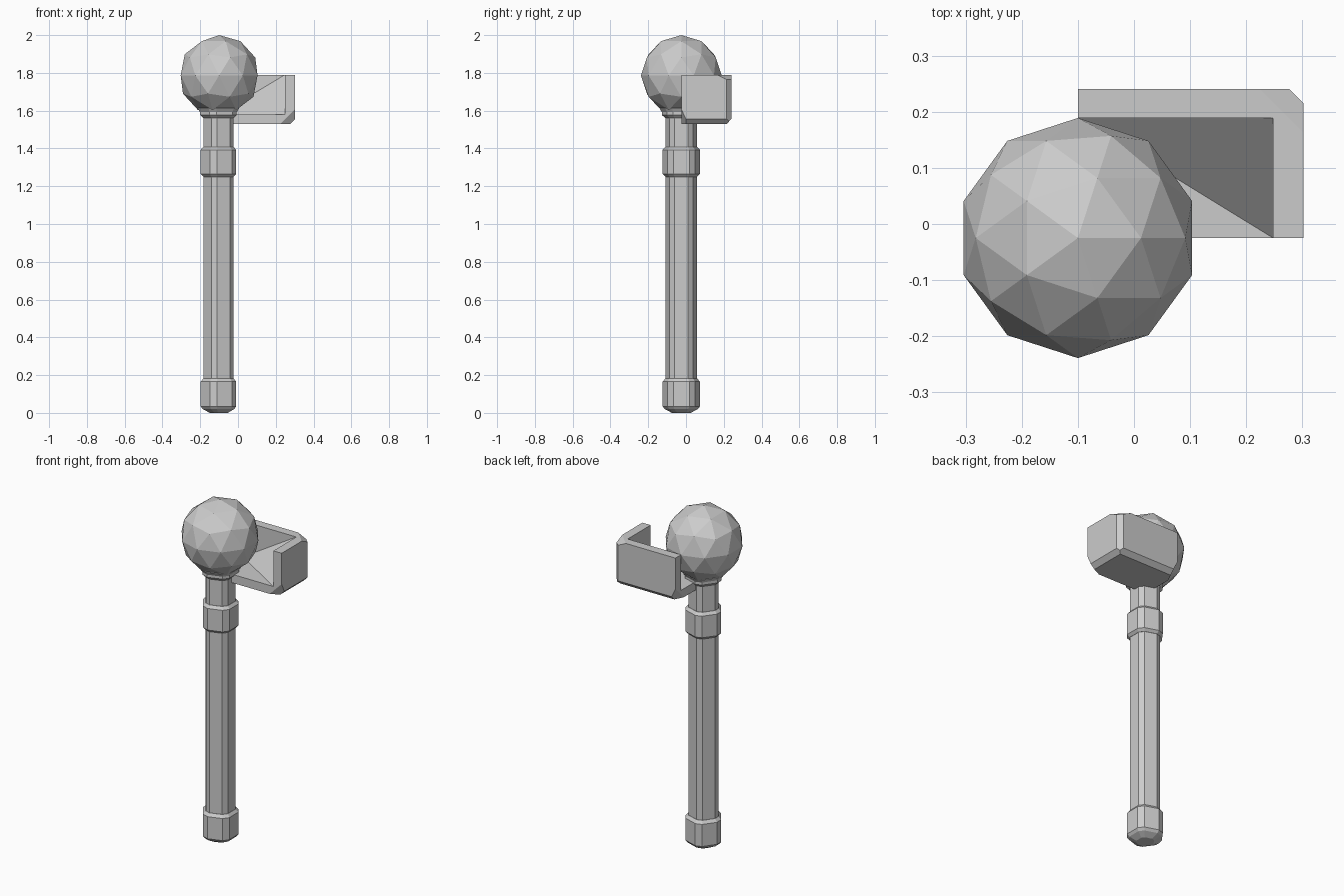
import bpy, bmesh, math
from mathutils import Vector

if "Cube" in bpy.data.objects:
    bpy.data.objects.remove(bpy.data.objects["Cube"])

CX, CY = -0.10, -0.025          # axis of the staff

grey = bpy.data.materials.new("plain_grey")
grey.diffuse_color = (0.6, 0.6, 0.6, 1)
grey.use_nodes = True
grey.node_tree.nodes["Principled BSDF"].inputs["Base Color"].default_value = grey.diffuse_color


def finish(name, bm):
    bmesh.ops.recalc_face_normals(bm, faces=bm.faces)
    mesh = bpy.data.meshes.new(name)
    bm.to_mesh(mesh)
    bm.free()
    mesh.materials.append(grey)
    obj = bpy.data.objects.new(name, mesh)
    bpy.context.collection.objects.link(obj)
    return obj


def turned(name, profile):
    """Stack of rings shaped as a pentagon with bevelled corners; profile = (radius, z)."""
    bm = bmesh.new()
    angles = [math.radians(36 + 72 * k + d) for k in range(5) for d in (-11, 11)]
    rings = [[bm.verts.new((CX + r * math.cos(a), CY + r * math.sin(a), z)) for a in angles]
             for r, z in profile]
    n = len(angles)
    for low, high in zip(rings, rings[1:]):
        for i in range(n):
            j = (i + 1) % n
            bm.faces.new((low[i], low[j], high[j], high[i]))
    bm.faces.new(rings[0][::-1])
    bm.faces.new(rings[-1])
    return finish(name, bm)


def box(lo, hi):
    bm = bmesh.new()
    bmesh.ops.create_cube(bm, size=1)
    for v in bm.verts:
        v.co = [(a + b) / 2 + c * (b - a) for a, b, c in zip(lo, hi, v.co)]
    return bm


def slice_off(bm, point, normal):
    """Remove everything on the normal side of a plane and close the cut."""
    cut = bmesh.ops.bisect_plane(bm, geom=bm.verts[:] + bm.edges[:] + bm.faces[:],
                                 plane_co=point, plane_no=Vector(normal).normalized(),
                                 clear_outer=True)
    edges = [e for e in cut["geom_cut"] if isinstance(e, bmesh.types.BMEdge)]
    bmesh.ops.contextual_create(bm, geom=edges)


# Staff
turned("shaft", [(0.0835, 0.10), (0.0835, 1.60)])
turned("foot_cap", [(0.05, 0.0), (0.088, 0.02), (0.10, 0.035), (0.10, 0.165), (0.085, 0.182)])
turned("grip_band", [(0.085, 1.25), (0.10, 1.265), (0.10, 1.392), (0.085, 1.408)])
turned("neck_collar", [(0.085, 1.56), (0.103, 1.577), (0.103, 1.592), (0.116, 1.612), (0.09, 1.635)])

# Faceted ball on top
bm = bmesh.new()
bmesh.ops.create_icosphere(bm, subdivisions=2, radius=0.214)
bmesh.ops.translate(bm, vec=(CX, CY, 1.786), verts=bm.verts)
finish("ball_head", bm)

# Corner bracket: outer block with bevelled edges around its outer corner
lo, hi = Vector((CX, CY, 1.53)), Vector((0.302, 0.241, 1.79))
corner = Vector((hi.x, hi.y, lo.z))
out = Vector((1, 1, -1))                     # outward direction at that corner
bm = box(lo, hi)
for axis in range(3):
    normal = out.copy()
    normal[axis] = 0
    point = corner.copy()
    point[(axis + 1) % 3] -= 0.026 * out[(axis + 1) % 3]
    slice_off(bm, point, normal)             # long edge bevel
for axis in range(3):
    far = corner.copy()
    far[axis] = lo[axis] if axis < 2 else hi.z
    a, b = (axis + 1) % 3, (axis + 2) % 3
    inner = far.copy()
    inner[a] -= 0.078 * out[a]
    other = far.copy()
    other[b] -= 0.078 * out[b]
    low = far.copy()
    low[a] -= 0.026 * out[a]
    low[axis] += 0.025 * out[axis]
    normal = (other - inner).cross(low - inner)
    if normal[axis] * out[axis] > 0:
        normal.negate()
    slice_off(bm, inner, normal)             # dipped tip where the bevel meets the rim
bracket = finish("corner_bracket", bm)

# Hollow of the bracket, with its inmost corner cut by a sloping face
bm = box((-0.3, -0.3, 1.58), (0.248, 0.189, 2.1))
p = Vector((0.248, CY, 1.58))
q = Vector((CX, 0.189, 1.58))
c = Vector((0.248, 0.189, 1.79))
normal = (q - p).cross(c - p)
if normal.x < 0:
    normal.negate()
slice_off(bm, p, normal)
hollow = finish("bracket_hollow_cutter", bm)
mod = bracket.modifiers.new("hollow", 'BOOLEAN')
mod.object = hollow
mod.operation = 'DIFFERENCE'
mod.solver = 'EXACT'
hollow.hide_render = True
hollow.hide_viewport = True
